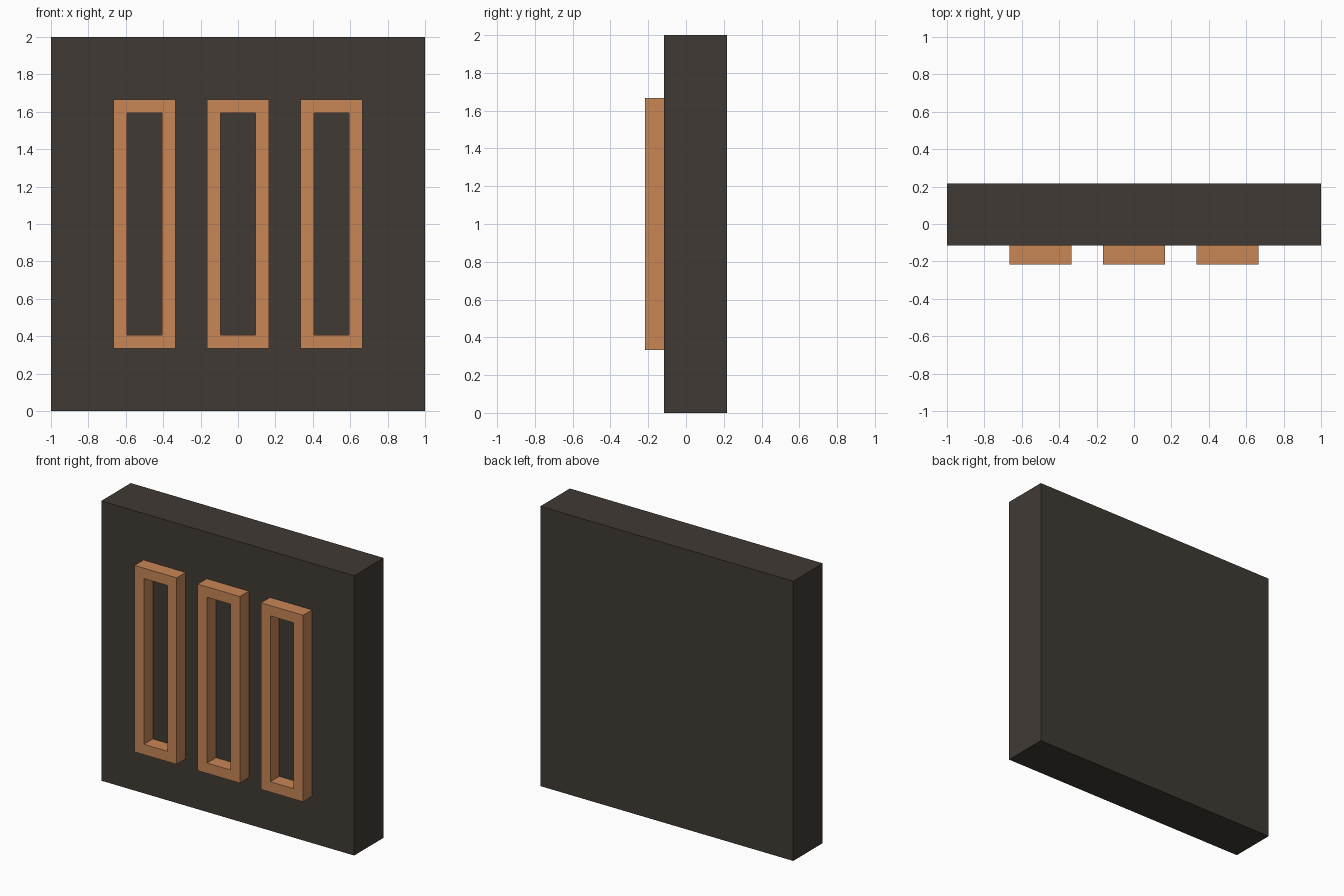
import bpy
import bmesh
from mathutils import Matrix

old = bpy.data.objects.get("Cube")
if old:
    bpy.data.objects.remove(old, do_unlink=True)


def make_material(name, colour):
    mat = bpy.data.materials.new(name)
    mat.use_nodes = True
    mat.diffuse_color = colour
    mat.node_tree.nodes["Principled BSDF"].inputs["Base Color"].default_value = colour
    return mat


def add_object(name, bm, mat):
    bmesh.ops.recalc_face_normals(bm, faces=bm.faces)
    mesh = bpy.data.meshes.new(name)
    bm.to_mesh(mesh)
    bm.free()
    mesh.materials.append(mat)
    obj = bpy.data.objects.new(name, mesh)
    bpy.context.collection.objects.link(obj)
    return obj


def box(size, centre):
    bm = bmesh.new()
    bmesh.ops.create_cube(bm, size=1, matrix=Matrix.Translation(centre) @ Matrix.Diagonal((*size, 1)))
    return bm


dark = make_material("dark brown", (0.051, 0.042, 0.034, 1))
copper = make_material("copper", (0.578, 0.238, 0.093, 1))

# Square backing slab
SLAB_FRONT, SLAB_BACK = -0.116, 0.217
slab_depth = SLAB_BACK - SLAB_FRONT
add_object("backing_slab", box((2, slab_depth, 2), (0, SLAB_FRONT + slab_depth / 2, 1)), dark)

# Three raised rectangular frames, each open through to the slab
FRAME_DEPTH, RIM = 0.101, 0.074
for name, x in (("right_frame", -0.5), ("middle_frame", 0), ("left_frame", 0.5)):
    bm = box((1 / 3, FRAME_DEPTH, 4 / 3), (x, SLAB_FRONT - FRAME_DEPTH / 2, 1))
    ends = [f for f in bm.faces if abs(f.normal.y) > 0.9]
    bmesh.ops.inset_individual(bm, faces=ends, thickness=RIM, use_even_offset=True)
    hole_edges = [e for f in ends for e in f.edges]
    bmesh.ops.delete(bm, geom=ends, context="FACES_ONLY")
    bmesh.ops.bridge_loops(bm, edges=hole_edges)
    add_object(name, bm, copper)
